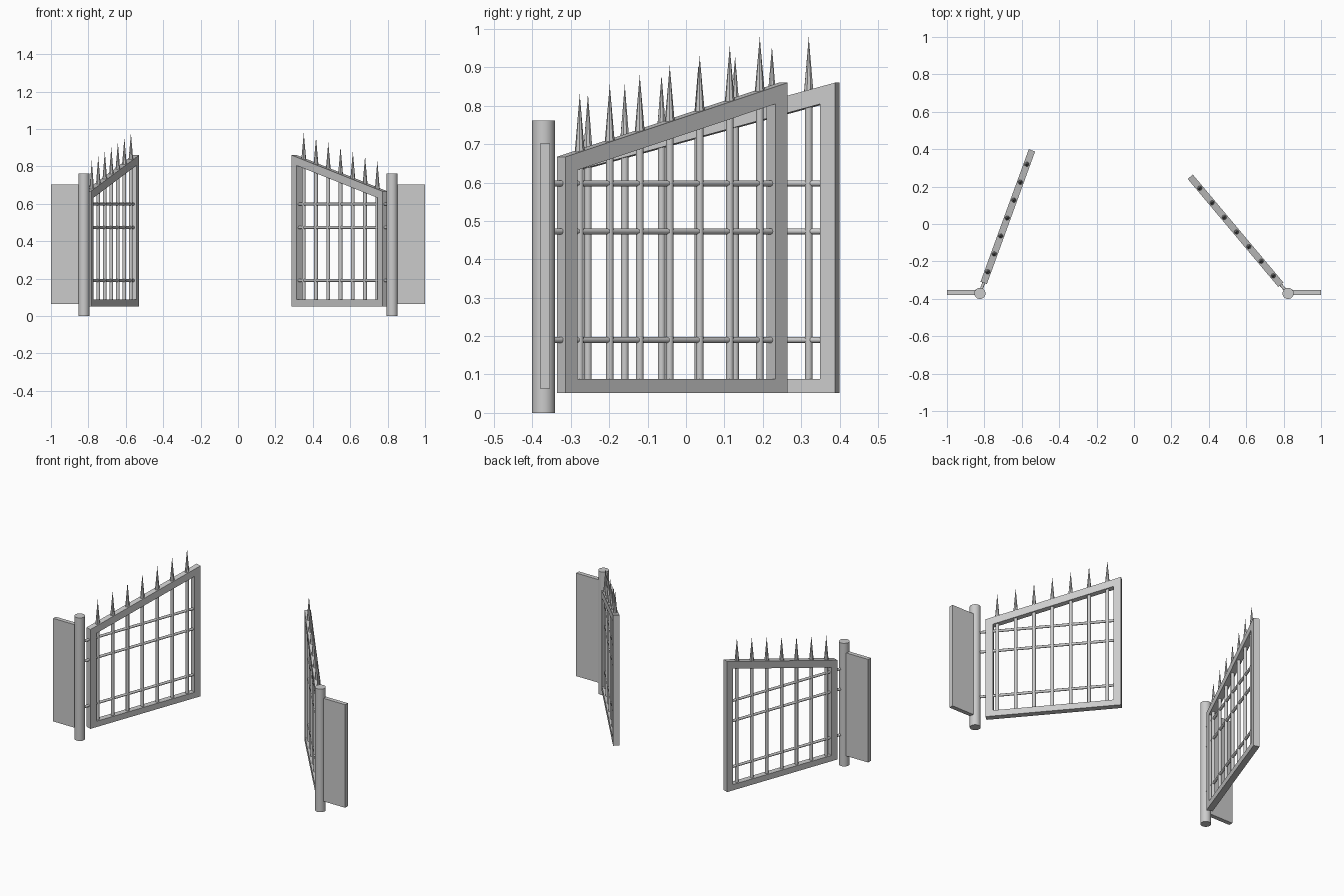
import bpy, bmesh, math
from mathutils import Matrix, Vector

if "Cube" in bpy.data.objects:
    bpy.data.objects.remove(bpy.data.objects["Cube"])

PX, PY = 0.824, -0.371          # hinge post position
START, END = 0.06, 0.814        # leaf extent measured from the hinge axis
LOW, HIGH, BOTTOM = 0.667, 0.86, 0.052


def add_object(name, bm, place=Matrix.Identity(4), smooth=False):
    bmesh.ops.recalc_face_normals(bm, faces=bm.faces)
    mesh = bpy.data.meshes.new(name)
    bm.to_mesh(mesh)
    bm.free()
    ob = bpy.data.objects.new(name, mesh)
    bpy.context.collection.objects.link(ob)
    ob.matrix_world = place
    if smooth:
        bpy.ops.object.select_all(action='DESELECT')
        ob.select_set(True)
        bpy.context.view_layer.objects.active = ob
        bpy.ops.object.shade_smooth_by_angle(angle=math.radians(40))
    return ob


def rod(bm, a, b, r1, r2, sides):
    a, b = Vector(a), Vector(b)
    axis = b - a
    m = Matrix.Translation((a + b) / 2) @ axis.to_track_quat('Z', 'Y').to_matrix().to_4x4()
    bmesh.ops.create_cone(bm, cap_ends=True, segments=sides, radius1=r1,
                          radius2=r2, depth=axis.length, matrix=m)


def top_z(d):
    return LOW + (HIGH - LOW) * (d - START) / (END - START)


def gate_leaf(side, place):
    # sloped rectangular frame: ring of quads pushed to thickness
    w, t = 0.041, 0.036
    a, b = START + w, END - w
    outer = [(START, BOTTOM), (END, BOTTOM), (END, HIGH), (START, LOW)]
    inner = [(a, 0.088), (b, 0.088), (b, top_z(b) - 0.045), (a, top_z(a) - 0.045)]
    bm = bmesh.new()
    o = [bm.verts.new((x, -t / 2, z)) for x, z in outer]
    i = [bm.verts.new((x, -t / 2, z)) for x, z in inner]
    for k in range(4):
        n = (k + 1) % 4
        bm.faces.new((o[k], o[n], i[n], i[k]))
    ext = bmesh.ops.extrude_face_region(bm, geom=bm.faces[:], use_keep_orig=True)
    moved = [g for g in ext['geom'] if isinstance(g, bmesh.types.BMVert)]
    bmesh.ops.translate(bm, verts=moved, vec=(0, t, 0))
    add_object(side + "_gate_frame", bm, place)

    # upright bars and the spikes above them
    bars, spikes = bmesh.new(), bmesh.new()
    for k in range(7):
        d = 0.123 + 0.102 * k
        z = top_z(d)
        rod(bars, (d, 0, 0.07), (d, 0, z - 0.02), 0.01, 0.01, 12)
        rod(spikes, (d, 0, z - 0.015), (d, 0, 0.831 + 0.0247 * k), 0.014, 0.0, 8)
    add_object(side + "_upright_bars", bars, place, True)
    add_object(side + "_spikes", spikes, place)

    # cross rods running from the hinge post through the leaf
    bm = bmesh.new()
    for z in (0.19, 0.473, 0.598):
        rod(bm, (0.01, 0, z), (END - 0.02, 0, z), 0.0078, 0.0078, 12)
    add_object(side + "_cross_rods", bm, place, True)


for side, s, angle in (("left", -1, 70), ("right", 1, 130)):
    # hinge post
    bm = bmesh.new()
    rod(bm, (s * PX, PY, 0), (s * PX, PY, 0.762), 0.03, 0.03, 24)
    add_object(side + "_post", bm, smooth=True)

    # side panel
    bm = bmesh.new()
    bmesh.ops.create_cube(bm, size=1, matrix=Matrix.Translation(
        (s * (1 + PX) / 2, PY + 0.004, 0.383)) @ Matrix.Diagonal((1 - PX, 0.026, 0.638, 1)))
    add_object(side + "_panel", bm)

    gate_leaf(side, Matrix.Translation((s * PX, PY, 0)) @ Matrix.Rotation(math.radians(angle), 4, 'Z'))
